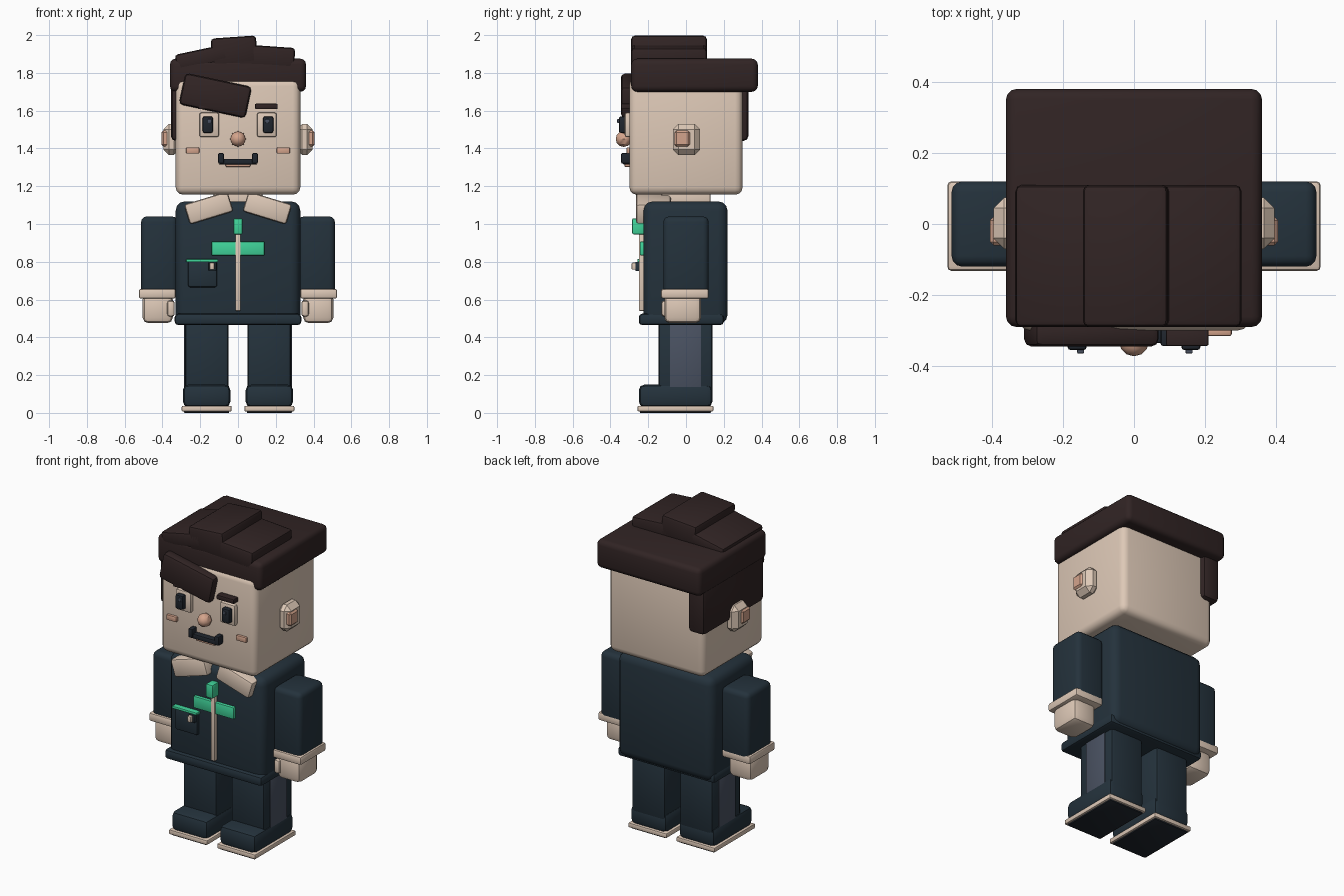
import bpy, bmesh, math
from mathutils import Matrix, Vector

if "Cube" in bpy.data.objects:
    bpy.data.objects.remove(bpy.data.objects["Cube"])


def linear(c):
    c /= 255
    return c / 12.92 if c <= 0.04045 else ((c + 0.055) / 1.055) ** 2.4


def material(name, *rgb):
    m = bpy.data.materials.new(name)
    col = (*[linear(c) for c in rgb], 1)
    m.use_nodes = True
    m.diffuse_color = col
    m.node_tree.nodes["Principled BSDF"].inputs["Base Color"].default_value = col
    return m


skin = material("skin", 222, 201, 183)
navy = material("navy cloth", 36, 50, 60)
hair = material("dark brown hair", 49, 36, 36)
green = material("green trim", 64, 212, 154)
blush = material("blush", 212, 164, 140)
slate = material("slate stripe", 74, 82, 98)
ink = material("ink", 32, 38, 46)


def finish(name, bm, mat):
    me = bpy.data.meshes.new(name)
    bm.to_mesh(me)
    bm.free()
    ob = bpy.data.objects.new(name, me)
    bpy.context.collection.objects.link(ob)
    me.materials.append(mat)
    bpy.ops.object.select_all(action="DESELECT")
    ob.select_set(True)
    bpy.context.view_layer.objects.active = ob
    bpy.ops.object.shade_smooth_by_angle(angle=math.radians(35))
    return ob


def box(name, mat, x, y, z, bevel=0.01, seg=2, tilt=0):
    """Rounded box between (min, max) pairs, tilted about its own y axis."""
    lo, hi = Vector((x[0], y[0], z[0])), Vector((x[1], y[1], z[1]))
    bm = bmesh.new()
    bmesh.ops.create_cube(bm, size=1)
    bmesh.ops.scale(bm, vec=hi - lo, verts=bm.verts)
    if bevel:
        bmesh.ops.bevel(bm, geom=bm.edges[:], offset=bevel, segments=seg,
                        profile=0.5, affect="EDGES", clamp_overlap=True)
    turn = Matrix.Rotation(math.radians(-tilt), 4, "Y")
    bm.transform(Matrix.Translation((lo + hi) / 2) @ turn)
    return finish(name, bm, mat)


def pair(name, mat, x, y, z, bevel=0.01, seg=2, tilt=0):
    """The same box on both sides of the body."""
    box("left_" + name, mat, x, y, z, bevel, seg, tilt)
    box("right_" + name, mat, (-x[1], -x[0]), y, z, bevel, seg, -tilt)


# Head, neck and ears
box("head", skin, (-0.33, 0.33), (-0.3, 0.3), (1.155, 1.77), 0.04, 3)
box("neck", skin, (-0.13, 0.13), (-0.13, 0.13), (1.08, 1.18))
pair("ear", skin, (0.31, 0.395), (-0.07, 0.075), (1.365, 1.53), 0.03, 1)
pair("inner_ear", blush, (0.36, 0.405), (-0.06, 0.02), (1.41, 1.495), 0.01, 1)

# Hair
box("hair_cap", hair, (-0.36, 0.36), (-0.29, 0.38), (1.7, 1.875), 0.03, 3)
box("side_hair", hair, (-0.355, -0.24), (-0.27, 0.33), (1.44, 1.78), 0.025)
box("fringe", hair, (-0.3, 0.06), (-0.345, -0.27), (1.595, 1.765), 0.022, 2, -12)
tufts = {
    "right_tuft": ((-0.33, -0.05), (1.835, 1.925), 12),
    "middle_tuft": ((-0.14, 0.1), (1.84, 1.99), 4),
    "left_tuft": ((-0.08, 0.3), (1.83, 1.945), -4),
}
for name, (x, z, tilt) in tufts.items():
    box(name, hair, x, (-0.29, 0.11), z, 0.018, 2, tilt)

# Face
pair("eye", skin, (0.1, 0.205), (-0.325, -0.28), (1.46, 1.59), 0.012)
pair("pupil", ink, (0.133, 0.187), (-0.355, -0.31), (1.482, 1.57), 0.01)
for side, x in (("left", 0.155), ("right", -0.15)):
    box(side + "_eye_glint", slate, (x - 0.01, x + 0.01), (-0.364, -0.35),
        (1.535, 1.555), 0.003)
pair("brow", hair, (0.09, 0.21), (-0.343, -0.29), (1.608, 1.637), 0.006)
pair("cheek", blush, (0.205, 0.275), (-0.315, -0.29), (1.372, 1.406), 0.006)
box("mouth", ink, (-0.1, 0.1), (-0.335, -0.29), (1.315, 1.345), 0.006)
pair("mouth_corner", ink, (0.075, 0.105), (-0.343, -0.29), (1.32, 1.375), 0.006)
box("lower_lip", blush, (-0.065, 0.065), (-0.325, -0.29), (1.302, 1.325), 0.005)
bm = bmesh.new()
bmesh.ops.create_uvsphere(bm, u_segments=8, v_segments=6, radius=0.042)
bm.transform(Matrix.Translation((0, -0.33, 1.45)) @ Matrix.Rotation(math.pi / 2, 4, "X"))
finish("nose", bm, blush)

# Jacket
box("torso", navy, (-0.33, 0.33), (-0.225, 0.22), (0.47, 1.12), 0.05, 3)
box("hem", navy, (-0.335, 0.335), (-0.25, 0.2), (0.465, 0.525), 0.018)
pair("collar", skin, (0.035, 0.275), (-0.265, -0.08), (1.03, 1.14), 0.015, 2, -17)
box("zipper", skin, (-0.014, 0.014), (-0.25, -0.21), (0.54, 0.96), 0.006)
box("zipper_pull", green, (-0.024, 0.024), (-0.285, -0.22), (0.945, 1.03), 0.008)
box("chest_stripe", green, (-0.14, 0.14), (-0.244, -0.21), (0.833, 0.907), 0.006)
box("pocket", navy, (-0.265, -0.11), (-0.245, -0.21), (0.665, 0.81), 0.012)
box("pocket_trim", green, (-0.275, -0.105), (-0.258, -0.21), (0.798, 0.814), 0.004)
box("pocket_toggle", navy, (-0.155, -0.115), (-0.268, -0.23), (0.75, 0.8), 0.005)
box("pocket_tab", skin, (-0.15, -0.125), (-0.288, -0.25), (0.758, 0.795), 0.005)

# Arms
pair("sleeve", navy, (0.32, 0.513), (-0.12, 0.12), (0.62, 1.04), 0.03, 3)
pair("cuff", skin, (0.33, 0.525), (-0.132, 0.12), (0.605, 0.657), 0.012)
pair("hand", skin, (0.345, 0.505), (-0.115, 0.08), (0.475, 0.63), 0.03)
pair("thumb", skin, (0.335, 0.375), (-0.13, -0.05), (0.51, 0.595), 0.014)

# Legs and shoes
pair("leg", navy, (0.05, 0.28), (-0.145, 0.14), (0.1, 0.5), 0.02)
pair("leg_stripe", slate, (0.27, 0.285), (-0.085, 0.08), (0.12, 0.47), 0.003)
pair("shoe", navy, (0.04, 0.292), (-0.25, 0.14), (0.03, 0.15), 0.03)
pair("sole", skin, (0.034, 0.298), (-0.257, 0.145), (0.008, 0.037), 0.006)
pair("outsole", ink, (0.047, 0.285), (-0.244, 0.132), (0, 0.02), 0.003)
